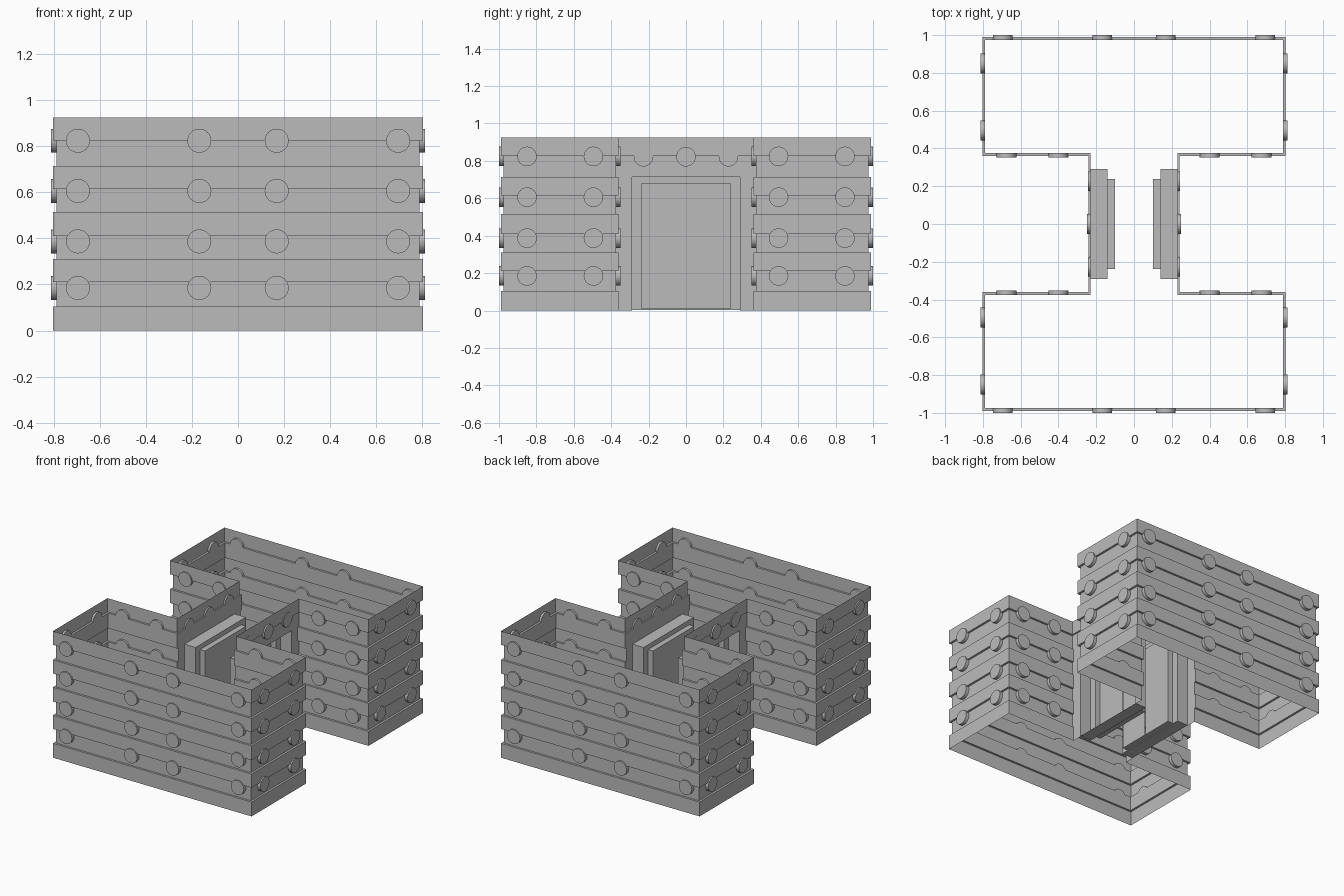
import bpy, bmesh, math
from mathutils import Matrix, Vector

if "Cube" in bpy.data.objects:
    bpy.data.objects.remove(bpy.data.objects["Cube"])

grey = bpy.data.materials.new("plain grey")
grey.diffuse_color = (0.5, 0.5, 0.5, 1)
grey.use_nodes = True
grey.node_tree.nodes["Principled BSDF"].inputs["Base Color"].default_value = grey.diffuse_color


def finish(name, bm):
    bmesh.ops.remove_doubles(bm, verts=bm.verts, dist=0.0005)
    bmesh.ops.recalc_face_normals(bm, faces=bm.faces)
    me = bpy.data.meshes.new(name)
    bm.to_mesh(me)
    bm.free()
    me.materials.append(grey)
    ob = bpy.data.objects.new(name, me)
    bpy.context.collection.objects.link(ob)
    return ob


def quad(bm, *pts):
    bm.faces.new([bm.verts.new(p) for p in pts])


# H-shaped outline; d insets the log courses, m insets the passage walls
def outline(d, m):
    X, Y, I, M = 0.803 - d, 0.99 - d, 0.36 + d, 0.24 - m
    q = [(X, -Y), (X, -I), (M, -I), (M, I), (X, I), (X, Y)]
    return q + [(-x, -y) for x, y in q]


LEVELS = [0, 0.105, 0.21, 0.31, 0.41, 0.515, 0.615, 0.715, 0.825, 0.925]
DOOR_W, DOOR_H = 0.29, 0.715

# walls: stepped courses, with door openings in the passage walls
bm = bmesh.new()
prev = None
for i in range(len(LEVELS) - 1):
    z0, z1 = LEVELS[i], LEVELS[i + 1]
    last = i == len(LEVELS) - 2
    loop = outline(0.015 * (i % 2), 0.0 if last else 0.01)
    for k in range(12):
        a, b = loop[k], loop[(k + 1) % 12]
        passage = k in (2, 8)
        if passage and z1 <= DOOR_H:
            s = 1 if b[1] > a[1] else -1
            spans = [(a, (a[0], -s * DOOR_W)), ((a[0], s * DOOR_W), b)]
        else:
            spans = [(a, b)]
        for p, q in spans:
            quad(bm, (*p, z0), (*q, z0), (*q, z1), (*p, z1))
        # ledge between courses
        if prev and (not passage or last):
            c, e = prev[k], prev[(k + 1) % 12]
            quad(bm, (*a, z0), (*b, z0), (*e, z0), (*c, z0))
    prev = loop
finish("log_walls", bm)

# stepped door recesses, pushed in from the passage walls
for side, name in ((1, "right"), (-1, "left")):
    bm = bmesh.new()
    steps = [(0.23, DOOR_W, 0.004, DOOR_H), (0.14, DOOR_W, 0.004, DOOR_H),
             (0.14, 0.237, 0.01, 0.68), (0.10, 0.237, 0.01, 0.68)]
    rings = [[(side * x, -w, a), (side * x, w, a), (side * x, w, b), (side * x, -w, b)]
             for x, w, a, b in steps]
    for r, t in zip(rings, rings[1:]):
        for k in range(4):
            n = (k + 1) % 4
            quad(bm, r[k], r[n], t[n], t[k])
    finish(name + "_door_frame", bm)
    # two door leaves
    bm = bmesh.new()
    x = side * 0.10
    for s in (1, -1):
        quad(bm, (x, s * 0.001, 0.01), (x, s * 0.237, 0.01), (x, s * 0.237, 0.68), (x, s * 0.001, 0.68))
    finish(name + "_door_leaves", bm)


# round log ends: disc from the inset wall plane to just proud of the course
def disc(bm, tip, normal, depth):
    n = Vector(normal)
    mat = Matrix.Translation(Vector(tip) - n * depth / 2) @ n.to_track_quat('Z', 'Y').to_matrix().to_4x4()
    bmesh.ops.create_cone(bm, cap_ends=True, segments=32, radius1=0.052, radius2=0.052,
                          depth=depth, matrix=mat)


ROWS = [0.185, 0.387, 0.606, 0.824]
bm = bmesh.new()
for sx in (1, -1):
    for sy in (1, -1):
        for z in ROWS:
            for x in (0.168, 0.695):
                disc(bm, (sx * x, sy * 1.0, z), (0, sy, 0), 0.025)
            for x in (0.40, 0.675):
                disc(bm, (sx * x, sy * 0.351, z), (0, -sy, 0), 0.024)
            for y in (0.495, 0.85):
                disc(bm, (sx * 0.812, sy * y, z), (sx, 0, 0), 0.024)
        disc(bm, (sx * 0.244, sy * 0.227, 0.822), (sx, 0, 0), 0.014)
    disc(bm, (sx * 0.25, 0, 0.822), (sx, 0, 0), 0.02)
ends = finish("log_ends", bm)
bpy.context.view_layer.objects.active = ends
ends.select_set(True)
bpy.ops.object.shade_smooth_by_angle(angle=math.radians(30))
